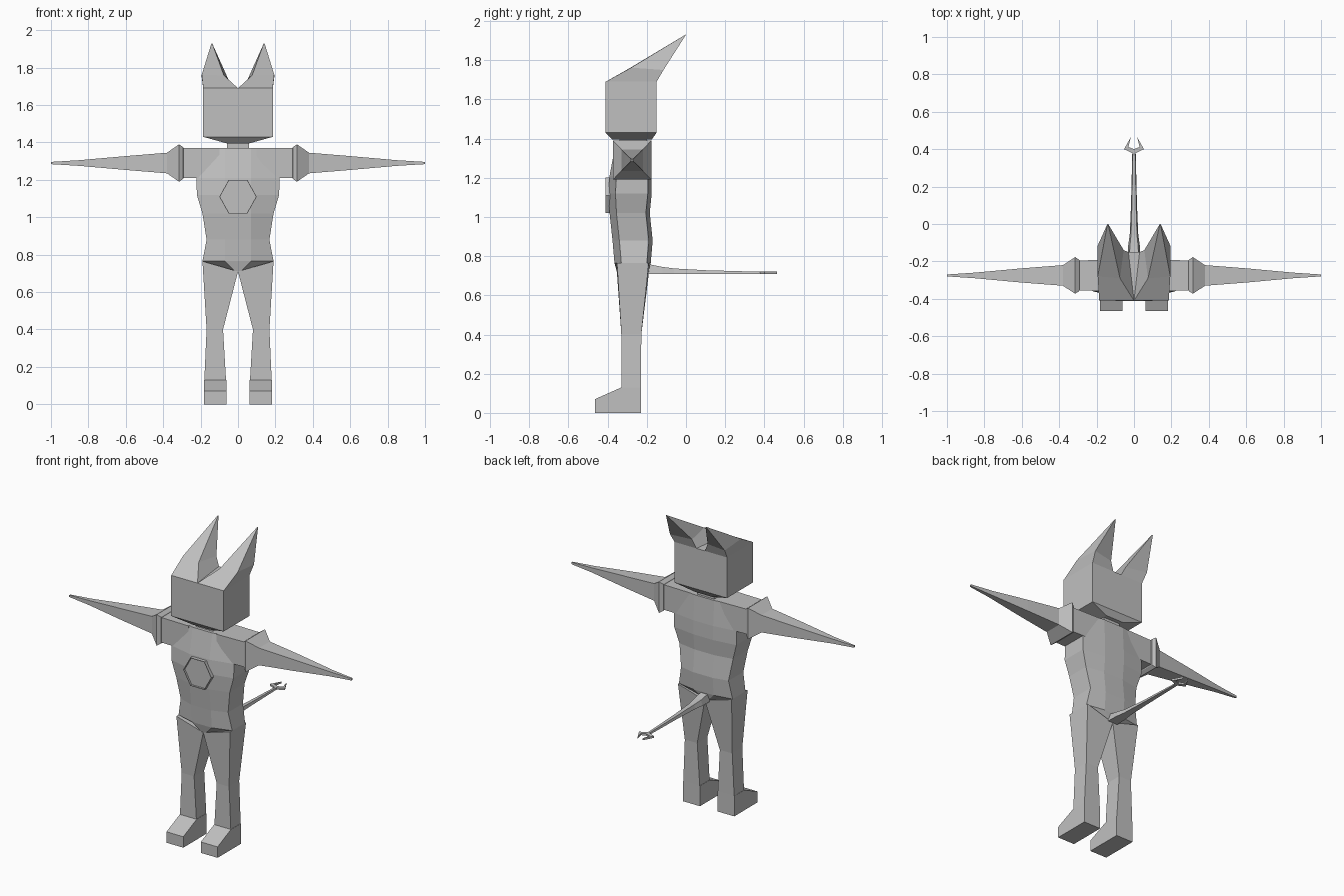
import bpy, bmesh, math

if "Cube" in bpy.data.objects:
    bpy.data.objects.remove(bpy.data.objects["Cube"])

grey = bpy.data.materials.new("plain grey")
grey.diffuse_color = (0.53, 0.53, 0.53, 1)
grey.use_nodes = True
grey.node_tree.nodes["Principled BSDF"].inputs["Base Color"].default_value = grey.diffuse_color


def loft(name, rings, mirror=False):
    """Skin equal-length rings of points; cap both ends; optionally mirror in x."""
    bm = bmesh.new()
    vs = [[bm.verts.new(p) for p in r] for r in rings]
    n = len(rings[0])
    for a, b in zip(vs, vs[1:]):
        for i in range(n):
            j = (i + 1) % n
            bm.faces.new((a[i], a[j], b[j], b[i]))
    bm.faces.new(vs[0])
    bm.faces.new(vs[-1])
    bmesh.ops.remove_doubles(bm, verts=bm.verts, dist=0.0005)
    bmesh.ops.recalc_face_normals(bm, faces=bm.faces)
    me = bpy.data.meshes.new(name)
    bm.to_mesh(me)
    bm.free()
    me.materials.append(grey)
    ob = bpy.data.objects.new(name, me)
    bpy.context.collection.objects.link(ob)
    if mirror:
        m = ob.modifiers.new("mirror", 'MIRROR')
        m.use_mirror_merge = False
    return ob


def rect(x0, x1, y0, y1, z):
    return [(x0, y0, z), (x1, y0, z), (x1, y1, z), (x0, y1, z)]


def body(w, y0, y1, z, c=0.07):
    """Eight-sided torso section with a raised middle panel front and back."""
    return [(-c, y0, z), (c, y0, z), (w, y0 + .035, z), (w, y1 - .02, z),
            (c, y1, z), (-c, y1, z), (-w, y1 - .02, z), (-w, y0 + .035, z)]


# Torso, tapering to the crotch
loft("torso", [
    body(.02, -.35, -.195, .71, .015),
    body(.19, -.365, -.18, .765),
    body(.168, -.375, -.17, .88),
    body(.19, -.39, -.185, 1.02),
    body(.22, -.395, -.175, 1.12),
    body(.222, -.39, -.175, 1.21),
    body(.2, -.36, -.185, 1.37)])

# Shoulder, flared cuff and pointed arm in one square loft along x
CY = -.275


def arm_ring(x, hy, hz, cz=1.29):
    return [(x, CY - hy, cz - hz), (x, CY + hy, cz - hz),
            (x, CY + hy, cz + hz), (x, CY - hy, cz + hz)]


loft("arm", [arm_ring(*r) for r in (
    (.1, .085, .08), (.292, .08, .08), (.294, .085, .085), (.315, .098, .1),
    (.38, .055, .055), (.6, .038, .037), (.85, .015, .015), (1.0, .005, .006))], True)

# Neck and head with a sloped underside
loft("neck", [rect(-.06, .06, -.34, -.2, z) for z in (1.34, 1.42)])
loft("head", [rect(-.06, .06, -.375, -.175, 1.395),
              rect(-.186, .186, -.41, -.15, 1.43),
              rect(-.186, .186, -.41, -.15, 1.69)])

# Swept-back ears
tip = (.14, 0, 1.93)
loft("ear", [
    [(.0, -.41, 1.69), (.186, -.41, 1.69), (.186, -.15, 1.69), (.03, -.15, 1.69)],
    [(.075, -.29, 1.758), (.194, -.28, 1.762), (.194, -.115, 1.75), (.055, -.14, 1.745)],
    [(tip[0] + dx, tip[1] + dy, tip[2]) for dx, dy in
     ((-.002, -.003), (.002, -.003), (.002, 0), (-.002, 0))]], True)


# Recessed hexagonal chest badge
def hexagon(r, y):
    return [(r * math.cos(k * math.pi / 3), y, 1.11 + 1.04 * r * math.sin(k * math.pi / 3))
            for k in range(6)]


loft("chest_badge", [hexagon(.1, -.36), hexagon(.1, -.412),
                     hexagon(.096, -.412), hexagon(.096, -.4)])

# Legs
loft("leg", [
    [(.0, -.352, .71), (.19, -.352, .765), (.19, -.19, .765), (.0, -.19, .71)],
    rect(.08, .168, -.33, -.228, .4),
    rect(.064, .18, -.33, -.23, .13)], True)

# Wedge feet from a side profile
foot = [(-.33, .13), (-.465, .07), (-.465, 0), (-.23, 0), (-.23, .13)]
loft("foot", [[(x, y, z) for y, z in foot] for x in (.062, .181)], True)

# Tail with a flat underside
loft("tail", [[(-w, y, .71), (w, y, .71), (w * .7, y, top), (-w * .7, y, top)]
              for y, w, top in ((-.22, .035, .765), (-.12, .032, .745), (-.06, .023, .737),
                                (.1, .016, .728), (.39, .009, .72))])

# Clawed tail end: hooked prongs and a middle spike
prong = [(.0, .375), (.053, .4), (.017, .465), (.03, .412), (.0, .4)]
loft("tail_prong", [[(x, y, z) for x, y in prong] for z in (.709, .721)], True)
loft("tail_spike", [rect(-.007, .007, .39, .4, .709), rect(-.007, .007, .39, .4, .721)])
